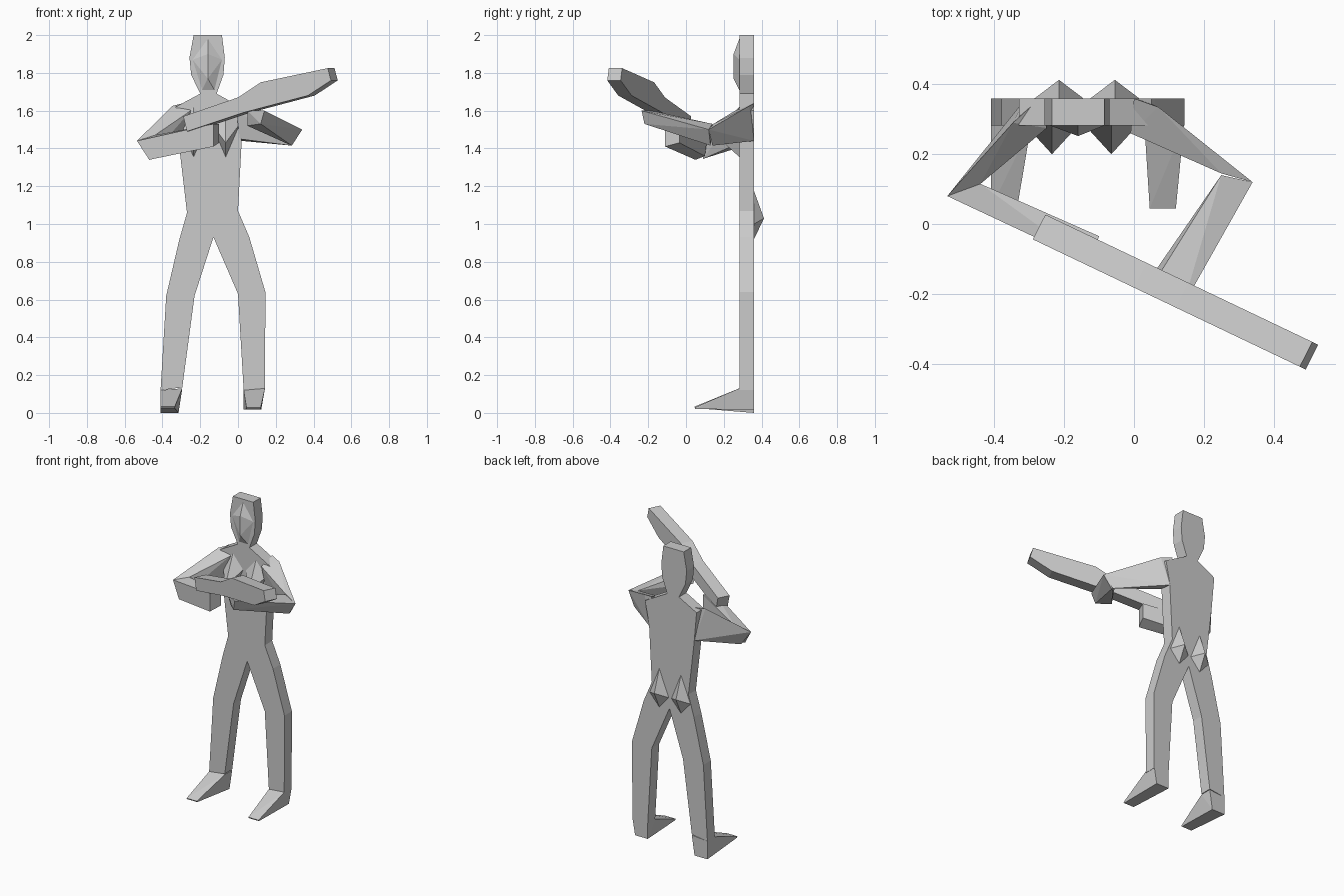
import bpy, bmesh

BACK, FRONT = 0.36, 0.282


def finish(bm, name):
    bmesh.ops.recalc_face_normals(bm, faces=bm.faces[:])
    me = bpy.data.meshes.new(name)
    bm.to_mesh(me)
    bm.free()
    ob = bpy.data.objects.new(name, me)
    bpy.context.collection.objects.link(ob)
    return ob


def extruded(name, points, offset):
    """Extrude a flat outline along an offset."""
    bm = bmesh.new()
    face = bm.faces.new([bm.verts.new(p) for p in points])
    res = bmesh.ops.extrude_face_region(bm, geom=[face], use_keep_orig=True)
    verts = [v for v in res["geom"] if isinstance(v, bmesh.types.BMVert)]
    bmesh.ops.translate(bm, verts=verts, vec=offset)
    return finish(bm, name)


def slab(name, outline):
    return extruded(name, [(x, FRONT, z) for x, z in outline], (0, BACK - FRONT, 0))


def hull(name, points):
    """Faceted convex part from its corner points."""
    bm = bmesh.new()
    for p in points:
        bm.verts.new(p)
    res = bmesh.ops.convex_hull(bm, input=bm.verts[:])
    junk = {v for v in res["geom_interior"] if isinstance(v, bmesh.types.BMVert)}
    bmesh.ops.delete(bm, geom=list(junk), context='VERTS')
    return finish(bm, name)


# Torso and legs in one flat slab
slab("body", [
    (-0.20, 1.69), (-0.33, 1.62), (-0.31, 1.40), (-0.27, 1.06), (-0.31, 0.92),
    (-0.38, 0.62), (-0.41, 0.12), (-0.295, 0.135), (-0.23, 0.62), (-0.13, 0.93),
    (0.0, 0.63), (0.03, 0.12), (0.143, 0.12), (0.145, 0.64), (0.06, 0.93),
    (0.0, 1.07), (0.02, 1.45), (0.05, 1.60), (-0.113, 1.69)])

# Head and face ridge
slab("head", [
    (-0.235, 2.0), (-0.085, 2.0), (-0.07, 1.88), (-0.077, 1.79), (-0.113, 1.69),
    (-0.20, 1.69), (-0.248, 1.79), (-0.257, 1.88)])
hull("face", [
    (-0.16, 0.252, 1.90), (-0.16, 0.252, 1.77), (-0.16, FRONT, 1.98),
    (-0.24, FRONT, 1.87), (-0.085, FRONT, 1.87), (-0.19, FRONT, 1.71), (-0.125, FRONT, 1.71)])

# Feet: wedges from ankle to toe
for name, x0, x1, t0, t1, heel, toe in (
        ("left_foot", -0.41, -0.295, -0.41, -0.335, 0.0, 0.025),
        ("right_foot", 0.03, 0.143, 0.045, 0.12, 0.018, 0.02)):
    hull(name, [
        (x0, BACK, 0.12), (x1, BACK, 0.13), (x0, FRONT, 0.12), (x1, FRONT, 0.13),
        (x0, BACK, heel), (x1 - 0.02, BACK, heel),
        (t0, 0.045, toe + 0.008), (t1, 0.045, toe + 0.008),
        (t0, 0.05, toe), (t1, 0.05, toe)])

# Chest and seat facets, one per side
for side, cx, bx in (("left", -0.235, -0.215), ("right", -0.065, -0.055)):
    hull(side + "_chest", [
        (cx, 0.20, 1.43), (cx, FRONT, 1.355),
        (cx - 0.075, FRONT, 1.53), (cx + 0.075, FRONT, 1.53), (cx, FRONT, 1.62)])
    hull(side + "_seat", [
        (bx, 0.413, 1.03), (bx, BACK, 1.175), (bx, BACK, 0.92),
        (bx - 0.07, BACK, 1.0), (bx + 0.07, BACK, 1.0)])

# Upper arms, shoulder to elbow
hull("left_upper_arm", [
    (-0.347, 0.29, 1.625), (-0.27, BACK, 1.645), (-0.25, 0.275, 1.60),
    (-0.31, BACK, 1.43), (-0.29, 0.285, 1.43),
    (-0.535, 0.08, 1.44), (-0.44, 0.115, 1.47), (-0.47, 0.09, 1.345)])
hull("right_upper_arm", [
    (0.0, BACK, 1.64), (0.07, 0.335, 1.625), (-0.01, 0.26, 1.60),
    (0.02, BACK, 1.44), (0.01, 0.28, 1.45),
    (0.34, 0.12, 1.50), (0.25, 0.145, 1.53), (0.285, 0.14, 1.415)])

# Forearms, elbow to hand
hull("left_forearm", [
    (-0.535, 0.08, 1.44), (-0.44, 0.115, 1.47), (-0.47, 0.05, 1.34), (-0.42, 0.10, 1.36),
    (-0.13, -0.11, 1.53), (-0.10, -0.035, 1.53),
    (-0.13, -0.11, 1.41), (-0.10, -0.035, 1.43)])
hull("right_forearm", [
    (0.34, 0.12, 1.50), (0.25, 0.14, 1.53), (0.285, 0.13, 1.415), (0.25, 0.10, 1.43),
    (0.14, -0.235, 1.60), (0.05, -0.18, 1.60),
    (0.12, -0.22, 1.53), (0.05, -0.15, 1.52)])

# Long held bar, slanting forward and up
bar = [(-0.29, 1.57), (0.0, 1.67), (0.12, 1.75), (0.475, 1.825), (0.492, 1.76),
       (0.37, 1.68), (0.03, 1.59), (-0.12, 1.54), (-0.27, 1.49)]
extruded("held_bar", [(x, -0.044 - (x + 0.29) * 0.477, z) for x, z in bar],
         (0.036, 0.071, 0))
